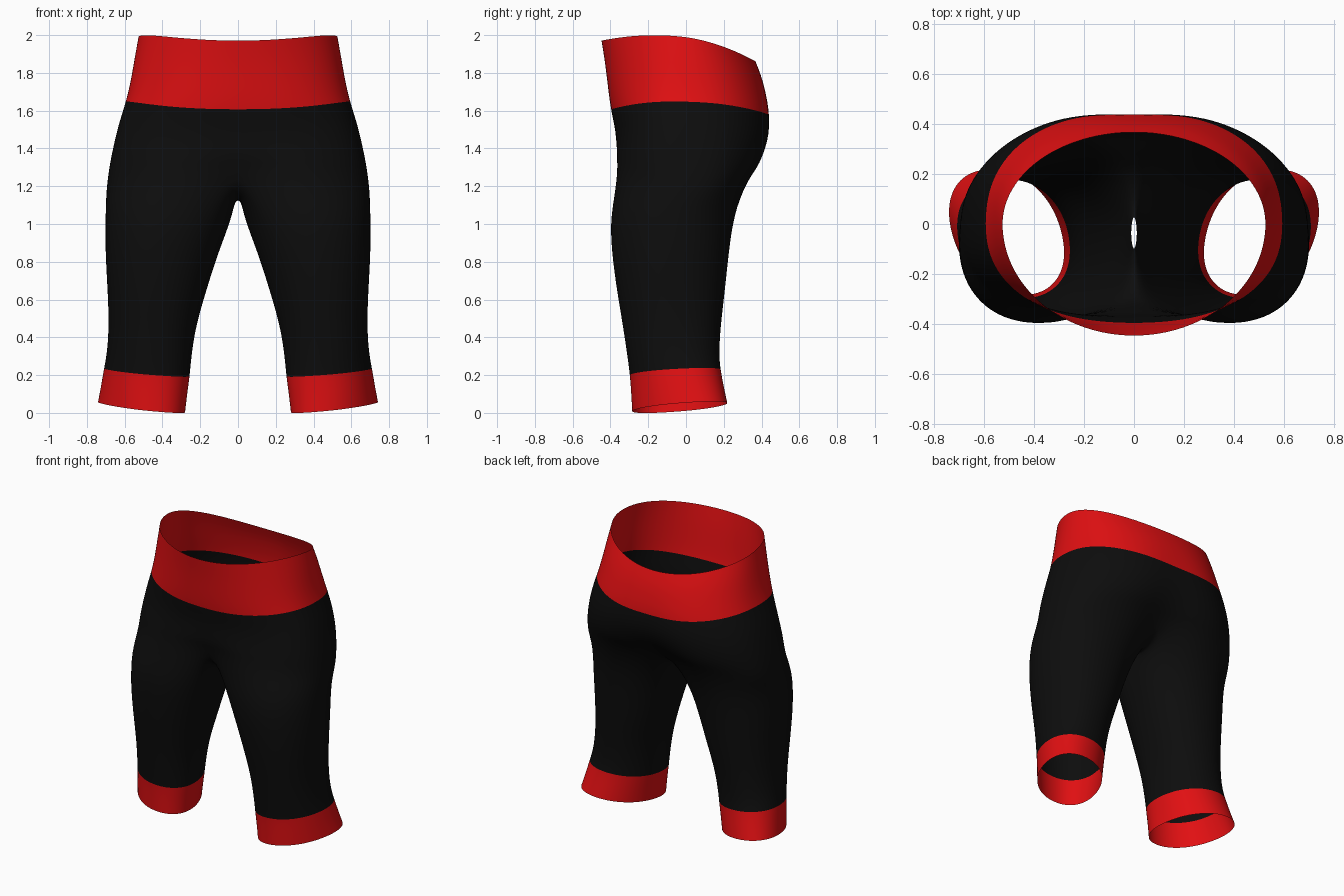
import bpy, bmesh
from math import sin, cos, radians, exp

if "Cube" in bpy.data.objects:
    bpy.data.objects.remove(bpy.data.objects["Cube"])


def material(name, color):
    m = bpy.data.materials.new(name)
    m.use_nodes = True
    m.diffuse_color = (*color, 1)
    m.node_tree.nodes["Principled BSDF"].inputs["Base Color"].default_value = (*color, 1)
    return m


def power(v, n):
    """Superellipse coordinate: sign-preserving power."""
    return (1 if v >= 0 else -1) * abs(v) ** (2 / n)


OUTER, INNER = 17, 5      # points round the outside, points on the inner seam
SPREAD = 135              # leg angle covered by the outside points

# Half rings of the hips: z front, side, back; half width; y front, back;
# squareness; centre dent front, back
HIPS = [
    (1.97, 1.99, 1.86, .53, -.45, .37, 2.0, 0, 0),
    (1.85, 1.88, 1.77, .55, -.43, .41, 2.1, 0, .01),
    (1.72, 1.76, 1.67, .57, -.415, .437, 2.2, 0, .02),
    (1.605, 1.65, 1.58, .595, -.40, .455, 2.3, 0, .03),
    (1.5, 1.53, 1.47, .635, -.375, .46, 2.4, 0, .05),
    (1.41, 1.41, 1.38, .663, -.375, .44, 2.5, .02, .1),
    (1.34, 1.3, 1.3, .685, -.385, .41, 2.5, .08, .2),
    (1.28, 1.18, 1.24, .70, -.39, .355, 2.5, .18, .3),
]
# Full rings of a leg: z, x inner, outer, y front, back, tilt in x, y, shear
LEG = [
    (1.05, .03, .705, -.408, .258, .02, 0, 0),
    (.85, .105, .707, -.397, .23, .01, 0, 0),
    (.65, .165, .693, -.37, .21, 0, 0, 0),
    (.45, .222, .688, -.335, .185, 0, 0, .05),
    (.3, .243, .70, -.312, .178, .01, .01, .1),
    (.217, .25, .715, -.30, .185, .02, .015, .15),
    (.12, .265, .73, -.293, .203, .021, .019, .2),
    (.03, .277, .745, -.288, .222, .022, .022, .25),
]
BAND_ROWS, CUFF_ROW = 3, 5


def hip_ring(zf, zs, zb, w, f, b, n, df, db):
    pts = []
    for i in range(OUTER):
        a = radians(-90 + 180 * i / (OUTER - 1))
        s = sin(a)
        x = 0 if i in (0, OUTER - 1) else w * power(cos(a), n)
        dent = 1 - (df if s < 0 else db) * exp(-(x / .17) ** 2)
        y = (b if s > 0 else -f) * power(s, n) * dent
        z = zs + (zb - zf) / 2 * s + ((zf + zb) / 2 - zs) * s * s
        pts.append((x, y, z))
    return pts


def crotch_seam(front, back):
    pts = []
    for j in range(1, INNER + 1):
        u = j / (INNER + 1)
        y = back[1] + (front[1] - back[1]) * u
        top = back[2] + (front[2] - back[2]) * u
        z = 1.14 + (top - 1.14) * abs(2 * u - 1) ** 2.2
        pts.append((.017 if j == (INNER + 1) // 2 else 0, y, z))
    return pts


def leg_ring(z, xi, xo, f, b, tx, ty, shear):
    step = 2 * SPREAD / (OUTER - 1)
    gap = (360 - 2 * SPREAD) / (INNER + 1)
    angles = [-SPREAD + step * i for i in range(OUTER)]
    angles += [SPREAD + gap * j for j in range(1, INNER + 1)]
    cx, rx, cy, ry = (xi + xo) / 2, (xo - xi) / 2, (f + b) / 2, (b - f) / 2
    pts = []
    for deg in angles:
        c, s = cos(radians(deg)), sin(radians(deg))
        y = ry * power(s, 2.15)
        pts.append((cx + rx * power(c, 2.15) * (1 - shear * .2) + shear * y,
                    cy + y, z + tx * c + ty * s))
    return pts


bm = bmesh.new()


def add_ring(pts):
    return [bm.verts.new(p) for p in pts]


def bridge(a, b, count, mat):
    for i in range(count):
        j = (i + 1) % len(a)
        bm.faces.new((a[i], b[i], b[j], a[j])).material_index = mat


# Hips and waistband
hips = [add_ring(hip_ring(*row)) for row in HIPS]
for k in range(len(hips) - 1):
    bridge(hips[k], hips[k + 1], OUTER - 1, 1 if k < BAND_ROWS else 0)

# Leg and cuff, joined to the hips through the crotch seam
last = hips[-1]
previous = last + add_ring(crotch_seam(last[0].co, last[-1].co))
for k, row in enumerate(LEG):
    ring = add_ring(leg_ring(*row))
    bridge(previous, ring, len(ring), 1 if k > CUFF_ROW else 0)
    previous = ring

bmesh.ops.recalc_face_normals(bm, faces=bm.faces)
# Make the shell face outward
side = max(bm.faces, key=lambda f: f.calc_center_median().x)
if side.normal.x < 0:
    bmesh.ops.reverse_faces(bm, faces=bm.faces)
for face in bm.faces:
    face.smooth = True

mesh = bpy.data.meshes.new("shorts")
bm.to_mesh(mesh)
bm.free()
mesh.materials.append(material("black fabric", (.004, .004, .004)))
mesh.materials.append(material("red trim", (.75, .005, .006)))
shorts = bpy.data.objects.new("shorts", mesh)
bpy.context.collection.objects.link(shorts)

# Second half and smoothing
mirror = shorts.modifiers.new("mirror", 'MIRROR')
mirror.use_clip = True
mirror.merge_threshold = .001
smooth = shorts.modifiers.new("smooth", 'SUBSURF')
smooth.levels = smooth.render_levels = 2
